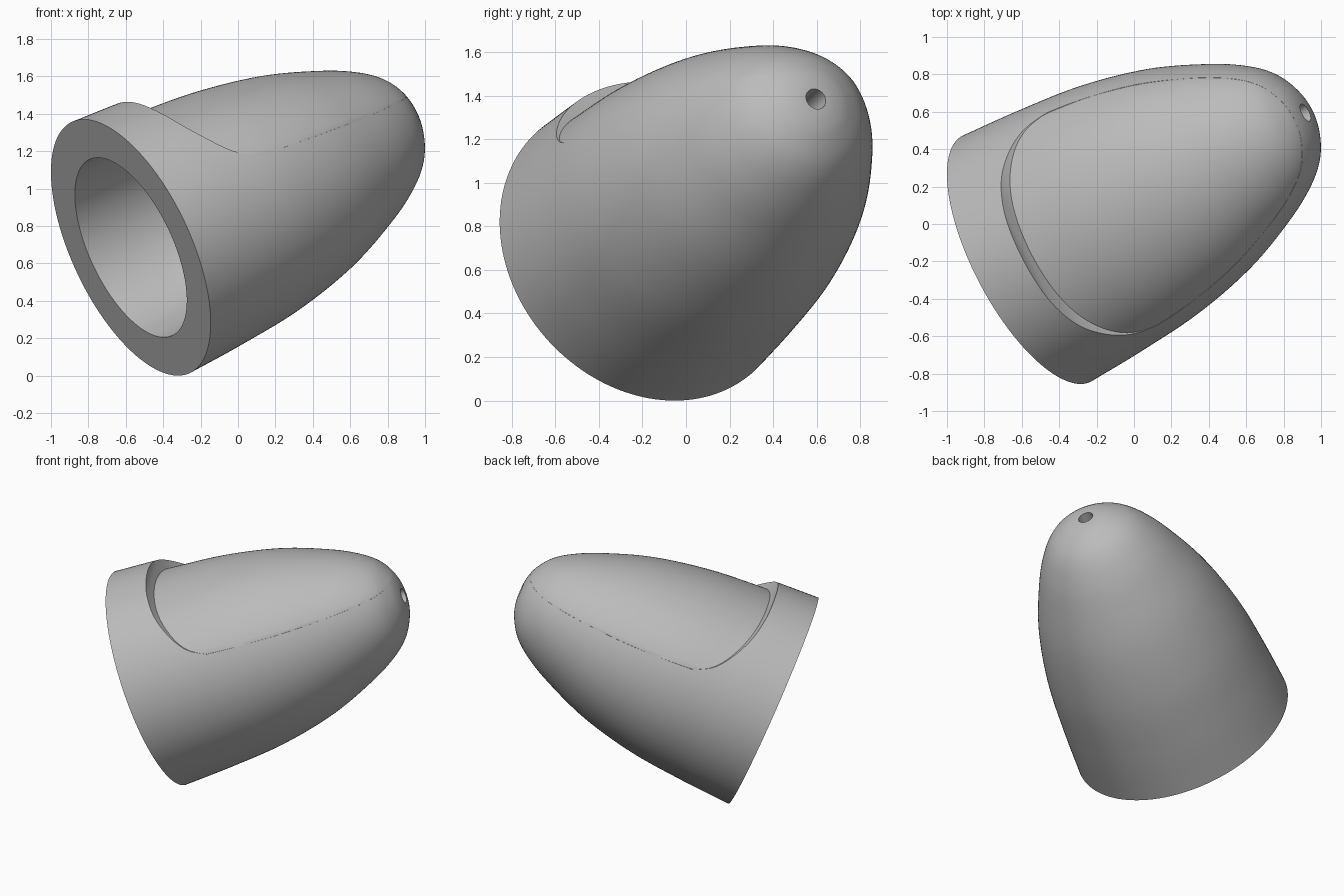
import bpy, bmesh, math
from mathutils import Vector, Matrix

cube = bpy.data.objects.get("Cube")
if cube:
    bpy.data.objects.remove(cube, do_unlink=True)

grey = bpy.data.materials.new("light_grey")
grey.use_nodes = True
COLOUR = (0.5, 0.5, 0.5, 1)
grey.diffuse_color = COLOUR
grey.node_tree.nodes["Principled BSDF"].inputs["Base Color"].default_value = COLOUR

# Tilted frame: local x runs along the axis from rim to tip, local z is the upper side
axis = Vector((0.818, 0.429, 0.384)).normalized()
up = (Vector((0, 0, 1)) - axis.z * axis).normalized()
side = up.cross(axis)
frame = Matrix((axis, side, up)).transposed().to_4x4()
frame.translation = (-0.573, -0.185, 0.685)


def smooth_path(points, steps=8):
    """Catmull-Rom curve through 2D points."""
    p = [Vector(q) for q in points]
    p = [2 * p[0] - p[1]] + p + [2 * p[-1] - p[-2]]
    out = []
    for a, b, c, d in zip(p, p[1:], p[2:], p[3:]):
        for i in range(steps):
            s = i / steps
            out.append(0.5 * (2 * b + (c - a) * s + (2 * a - 5 * b + 4 * c - d) * s**2
                              + (3 * b - a - 3 * c + d) * s**3))
    return out + [p[-2]]


def make(name, bm):
    bmesh.ops.recalc_face_normals(bm, faces=bm.faces)
    mesh = bpy.data.meshes.new(name)
    bm.to_mesh(mesh)
    bm.free()
    mesh.materials.append(grey)
    ob = bpy.data.objects.new(name, mesh)
    ob.matrix_world = frame
    bpy.context.collection.objects.link(ob)
    return ob


def revolve(name, profile, segments=144, shape=None):
    """Closed solid turned around local x; the profile holds (along, radius)."""
    bm = bmesh.new()
    rings = []
    for t, r in profile:
        ring = []
        for i in range(segments):
            ang = math.tau * i / segments
            co = Vector((t, r * math.cos(ang), r * math.sin(ang)))
            ring.append(bm.verts.new(shape(co) if shape else co))
        rings.append(ring)
    for a, b in zip(rings, rings[1:]):
        for i in range(segments):
            j = (i + 1) % segments
            bm.faces.new((a[i], a[j], b[j], b[i]))
    bm.faces.new(rings[0])
    bm.faces.new(rings[-1])
    return make(name, bm)


def combine(target, other, operation):
    mod = target.modifiers.new(operation, 'BOOLEAN')
    mod.operation, mod.object, mod.solver = operation, other, 'EXACT'
    bpy.context.view_layer.objects.active = target
    bpy.ops.object.modifier_apply(modifier=mod.name)
    bpy.data.objects.remove(other, do_unlink=True)


def seam_height(t):
    return 0.283 - 0.12 * (t - 0.608)


def flatten(co):
    """Lower the top of the insert and tuck its underside inside the shell."""
    t, v, w = co
    above = w - seam_height(t)
    if above > 0:
        return Vector((t, v, w - above * (0.24 - 0.06 * t)))
    tuck = min(0.02, -above * 0.3)
    k = 1 - tuck / max(math.hypot(v, w), 0.05)
    return Vector((t - tuck * 0.5, v * k, w * k))


# Bullet-shaped shell
outline = smooth_path([(0, 0.742), (0.35, 0.722), (0.727, 0.685), (1.1, 0.602), (1.417, 0.479),
                       (1.6, 0.382), (1.715, 0.29), (1.785, 0.185), (1.815, 0.1), (1.825, 0.01)])
shell = revolve("bullet_shell", outline)

# Recess along the upper side, with a curved front wall
recess = smooth_path([(0.27, 0.9), (0.28, 0.727), (0.295, 0.65), (0.335, 0.55), (0.42, 0.42),
                      (0.5, 0.34), (0.608, seam_height(0.608))])
recess += [Vector((2.2, seam_height(2.2))), Vector((2.2, 0.9))]
bm = bmesh.new()
face = bm.faces.new([bm.verts.new((t, -1, w)) for t, w in recess])
grown = bmesh.ops.extrude_face_region(bm, geom=[face])["geom"]
bmesh.ops.translate(bm, vec=(0, 2, 0), verts=[g for g in grown if isinstance(g, bmesh.types.BMVert)])
combine(shell, make("recess_cutter", bm), 'DIFFERENCE')

# Flattened insert filling the recess
insert = revolve("top_insert", [p for p in outline if p.x > 0.1], shape=flatten)
combine(shell, insert, 'UNION')

# Hollow inside and the small hole through the tip
hollow = smooth_path([(-0.1, 0.525), (0, 0.52), (0.4, 0.5), (0.75, 0.455), (1.1, 0.375),
                      (1.4, 0.25), (1.53, 0.13), (1.57, 0.05)])
hollow.append(Vector((2.1, 0.05)))
combine(shell, revolve("hollow_cutter", hollow, 96), 'DIFFERENCE')

# Smooth shading with sharp edges kept
bpy.ops.object.select_all(action='DESELECT')
shell.select_set(True)
bpy.context.view_layer.objects.active = shell
bpy.ops.object.shade_smooth_by_angle(angle=math.radians(30))
